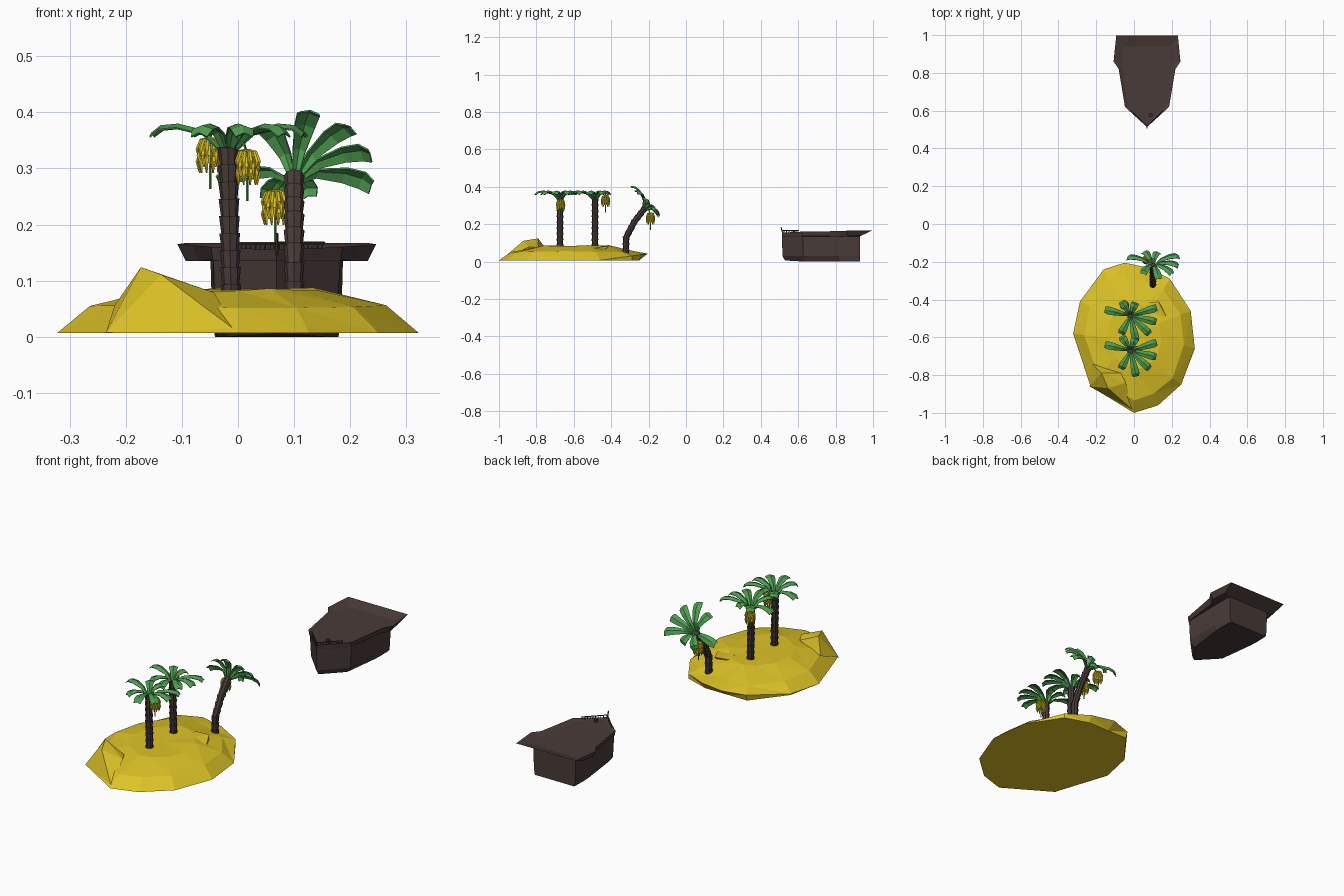
import bpy, bmesh, math, random
from mathutils import Vector, Matrix

if "Cube" in bpy.data.objects:
    bpy.data.objects.remove(bpy.data.objects["Cube"])

random.seed(4)


def material(name, rgb):
    m = bpy.data.materials.new(name)
    m.diffuse_color = (*rgb, 1)
    m.use_nodes = True
    m.node_tree.nodes["Principled BSDF"].inputs["Base Color"].default_value = m.diffuse_color
    return m


SAND = material("yellow", (0.73, 0.55, 0.020))
LEAF = material("leaf green", (0.075, 0.34, 0.08))
WOOD = material("dark brown", (0.066, 0.044, 0.039))


def make(name, bm, mat):
    bmesh.ops.remove_doubles(bm, verts=bm.verts, dist=0.0003)
    bmesh.ops.recalc_face_normals(bm, faces=bm.faces)
    me = bpy.data.meshes.new(name)
    bm.to_mesh(me)
    bm.free()
    me.materials.append(mat)
    ob = bpy.data.objects.new(name, me)
    bpy.context.collection.objects.link(ob)
    return ob


def loft(bm, rings, cap_start=True, cap_end=True):
    """Join rings of equal length with quads."""
    vs = [[bm.verts.new(p) for p in r] for r in rings]
    n = len(vs[0])
    for a, b in zip(vs, vs[1:]):
        for i in range(n):
            j = (i + 1) % n
            bm.faces.new((a[i], a[j], b[j], b[i]))
    if cap_start:
        bm.faces.new(vs[0][::-1])
    if cap_end:
        bm.faces.new(vs[-1])


def tube(bm, path, radii, sides):
    """Round tube along a path of points."""
    path = [Vector(p) for p in path]
    rings = []
    for i, p in enumerate(path):
        d = path[min(i + 1, len(path) - 1)] - path[max(i - 1, 0)]
        q = Vector((0, 0, 1)).rotation_difference(d)
        rings.append([p + q @ Vector((radii[i] * math.cos(k * math.tau / sides),
                                      radii[i] * math.sin(k * math.tau / sides), 0))
                      for k in range(sides)])
    loft(bm, rings)


# Island: shore outline, sloping shoulder, flat crown
shore = [(0, -1), (.127, -.96), (.25, -.85), (.322, -.66), (.30, -.46), (.19, -.29),
         (.07, -.23), (-.05, -.205), (-.16, -.24), (-.286, -.41), (-.322, -.58), (-.23, -.86)]


def island_ring(scale, z, jitter):
    return [(x * scale, -.6 + (y + .6) * scale + random.uniform(-jitter, jitter),
             z + random.uniform(-jitter, jitter) * .3) for x, y in shore]


bm = bmesh.new()
base = [(x, min(y, -.25), .007) for x, y in shore]
edge = [(x, y, .007 + max(0, y + .45) * .145) for x, y in shore]
loft(bm, [base, edge, island_ring(.82, .054, .012), island_ring(.45, .085, .012)], True, False)
top = [v for v in bm.verts][-12:]
mid = bm.verts.new((0, -.6, .084))
for i in range(12):
    bm.faces.new((top[i], top[(i + 1) % 12], mid))
bmesh.ops.triangulate(bm, faces=[f for f in bm.faces if len(f.verts) == 4])
make("island", bm, SAND)


# Rocky outcrops on the island
def rock(name, points):
    bm = bmesh.new()
    vs = [bm.verts.new(p) for p in points]
    res = bmesh.ops.convex_hull(bm, input=vs)
    bmesh.ops.delete(bm, geom=list({g for g in res["geom_interior"] + res["geom_unused"]
                                    if isinstance(g, bmesh.types.BMVert)}), context='VERTS')
    make(name, bm, SAND)


rock("front_outcrop", [(-.22, -.74, .056), (-.07, -.79, .075), (0, -.99, .008), (-.173, -.79, .124),
                       (-.137, -.87, .111), (-.235, -.86, .008), (-.043, -.84, .079), (-.15, -.77, .03)])
rock("small_outcrop", [(.06, -.42, .085), (.13, -.41, .083), (.18, -.51, .07), (.07, -.5, .086),
                       (.12, -.47, .02), (.16, -.46, .05)])


# Palm trees
LEAVES = [(167, .14), (122, .09), (70, .075), (17, .145), (-14, .14), (-44, .14), (-78, .14), (-118, .11)]


def crown(name, centre, tilt):
    bm = bmesh.new()
    for deg, length in LEAVES:
        rot = Matrix.Rotation(math.radians(deg), 4, 'Z')
        rows = []
        for t, z, w in ((.03, 0, .005), (.3, .038, .012), (.65, .05, .019), (.88, .047, .021), (1, .034, .016)):
            rows.append([bm.verts.new(rot @ Vector((t * length, s * w, z - abs(s) * .007))) for s in (-1, 0, 1)])
        for a, b in zip(rows, rows[1:]):
            for k in (0, 1):
                bm.faces.new((a[k], b[k], b[k + 1], a[k + 1]))
    bm.transform(Matrix.Translation(centre) @ Matrix.Rotation(math.radians(-tilt), 4, 'X'))
    ob = make(name, bm, LEAF)
    thick = ob.modifiers.new("thickness", 'SOLIDIFY')
    thick.thickness = .003


def trunk(name, path):
    """Stacked flared bark segments following a path."""
    path = [Vector(p) for p in path]
    bm = bmesh.new()
    steps = 9
    pts, rad = [], []
    for i in range(steps + 1):
        u = i / steps * (len(path) - 1)
        k = min(int(u), len(path) - 2)
        pts.append(path[k].lerp(path[k + 1], u - k))
    for a, b in zip(pts, pts[1:]):
        tube(bm, [a.lerp(b, -.1), a.lerp(b, 1.08)], [.0145, .0185], 8)
    make(name, bm, WOOD)


def bananas(name, c, stem_top):
    c = Vector(c)
    bm = bmesh.new()
    for tier in range(3):
        for k in range(10):
            a = (k + tier * .5) * math.tau / 10
            out = Vector((math.cos(a), math.sin(a), 0))
            z = .006 + tier * .011
            pts = [c + out * r + Vector((0, 0, z + h))
                   for r, h in ((.004, .008), (.015, .004), (.021, -.012), (.018, -.032))]
            tube(bm, pts, [.002, .0042, .0046, .0015], 5)
    make(name, bm, SAND)
    bm = bmesh.new()
    tube(bm, [c + Vector((0, 0, -.055)), c + Vector((0, 0, .03)), stem_top], [.0025] * 3, 5)
    make(name + "_stem", bm, LEAF)


trunk("front_trunk", [(-.012, -.674, .06), (-.018, -.673, .335)])
trunk("middle_trunk", [(-.012, -.487, .06), (-.018, -.486, .335)])
trunk("rear_trunk", [(.1, -.322, .03), (.1, -.32, .13), (.1, -.275, .215), (.1, -.22, .285)])
crown("front_leaves", (-.018, -.67, .33), 0)
crown("middle_leaves", (-.018, -.485, .33), 0)
crown("rear_leaves", (.1, -.222, .28), 48)
bananas("front_bananas", (.016, -.67, .297), (.005, -.672, .36))
bananas("middle_bananas", (-.05, -.43, .318), (-.048, -.432, .372))
bananas("rear_bananas", (.066, -.19, .225), (.085, -.205, .285))

# Boat hull: half outlines (half width, y, z) from the bow back, mirrored
CX = .069


def both_sides(half):
    right = [(CX + w, y, z) for w, y, z in half]
    left = [(CX - w, y, z) for w, y, z in half[:0:-1]]
    return right + left


stations = [
    [(0, .53, .006), (.085, .635, 0), (.108, .82, 0), (.11, .86, 0), (.108, .93, 0)],
    [(0, .515, .03), (.108, .627, .03), (.115, .82, .03), (.115, .86, .03), (.113, .93, .03)],
    [(0, .514, .135), (.113, .625, .135), (.118, .82, .135), (.118, .86, .135), (.116, .93, .135)],
    [(0, .514, .137), (.114, .622, .137), (.138, .82, .135), (.162, .86, .135), (.152, .94, .14)],
    [(0, .513, .155), (.117, .62, .16), (.15, .82, .163), (.177, .86, .165), (.163, .998, .167)],
    [(0, .535, .152), (.105, .632, .152), (.128, .82, .152), (.13, .86, .152), (.127, .94, .152)],
]
bm = bmesh.new()
loft(bm, [both_sides(s) for s in stations])
make("boat_hull", bm, WOOD)

# Bow railing and stub post
bm = bmesh.new()
for s in (-1, 1):
    ends = Vector((CX, .516, .167)), Vector((CX + s * .085, .602, .167))
    tube(bm, ends, [.0025] * 2, 5)
    for i in range(10):
        p = ends[0].lerp(ends[1], (i + .5) / 10)
        tube(bm, [p - Vector((0, 0, .027)), p], [.0018] * 2, 5)
tube(bm, [(CX, .52, .14), (CX, .508, .184)], [.004, .003], 6)
tube(bm, [(CX + .02, .577, .14), (CX + .02, .577, .168)], [.01, .008], 8)
make("bow_railing", bm, WOOD)
